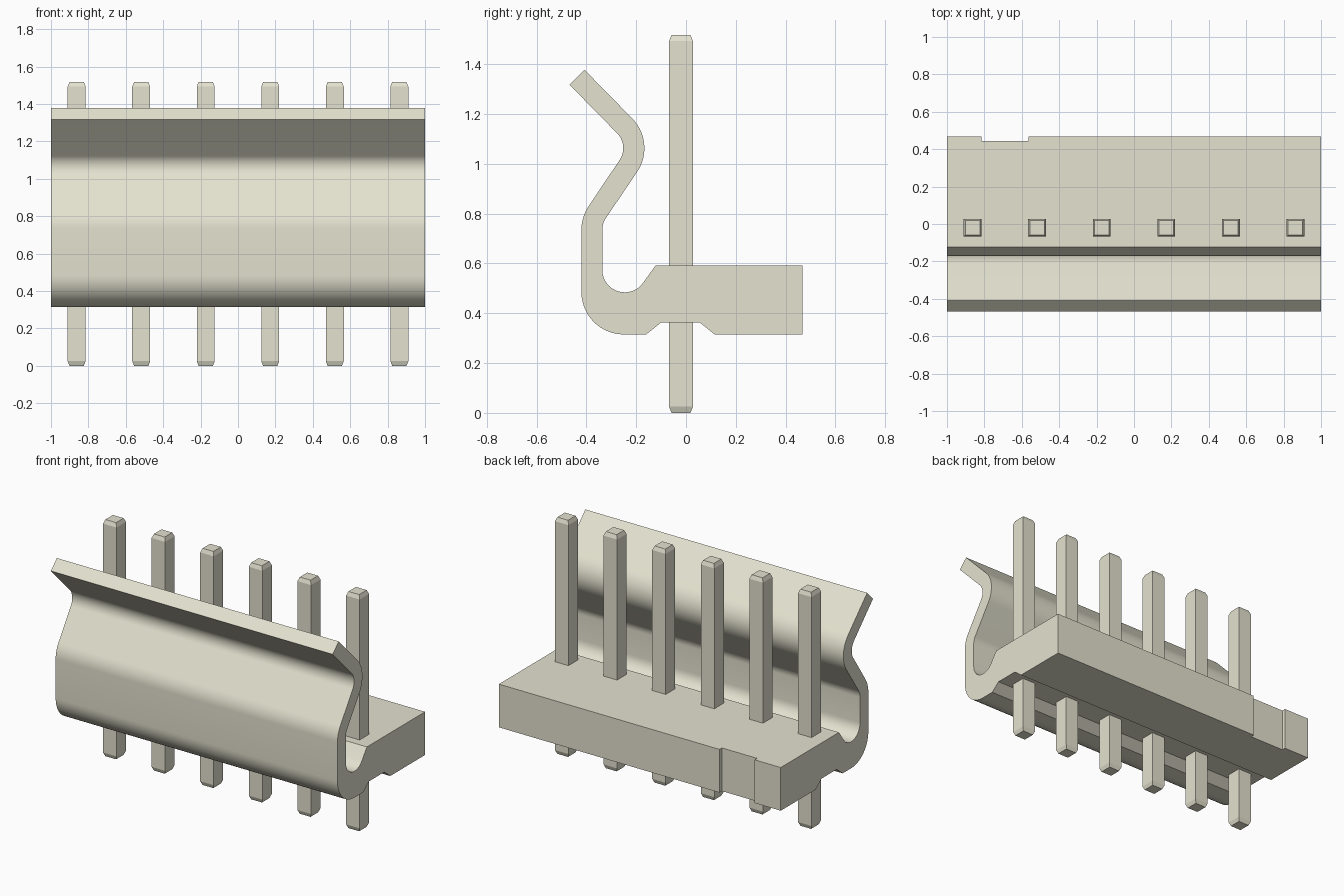
import bpy
import bmesh
from math import cos, sin, radians

cube = bpy.data.objects.get("Cube")
if cube:
    bpy.data.objects.remove(cube, do_unlink=True)

ivory = bpy.data.materials.new("ivory_plastic")
ivory.use_nodes = True
COLOUR = (0.777, 0.76, 0.626, 1)
ivory.diffuse_color = COLOUR
ivory.node_tree.nodes["Principled BSDF"].inputs["Base Color"].default_value = COLOUR


def make_object(name, bm):
    bmesh.ops.recalc_face_normals(bm, faces=bm.faces)
    mesh = bpy.data.meshes.new(name)
    bm.to_mesh(mesh)
    bm.free()
    mesh.materials.append(ivory)
    obj = bpy.data.objects.new(name, mesh)
    bpy.context.collection.objects.link(obj)
    return obj


def arc(cy, cz, r, start, end, steps=14):
    angles = [radians(start + (end - start) * i / steps) for i in range(steps + 1)]
    return [(cy + r * cos(a), cz + r * sin(a)) for a in angles]


def extrude_x(name, points, x0, x1):
    bm = bmesh.new()
    face = bm.faces.new([bm.verts.new((x0, y, z)) for y, z in points])
    moved = bmesh.ops.extrude_face_region(bm, geom=[face])["geom"]
    verts = [v for v in moved if isinstance(v, bmesh.types.BMVert)]
    bmesh.ops.translate(bm, verts=verts, vec=(x1 - x0, 0, 0))
    return make_object(name, bm)


# Housing: base block and springy locking wall as one side profile
SLOPE = 34
profile = [(0.468, 0.315), (0.468, 0.592), (-0.122, 0.592)]
profile += arc(-0.246, 0.574, 0.09, -SLOPE, -180)            # inner trough
profile += arc(-0.25, 0.735, 0.086, 180, 180 - SLOPE, 8)     # inner lower bend
profile += arc(-0.337, 1.063, 0.17, -SLOPE, 45)              # outer upper bend
profile += [(-0.408, 1.378), (-0.468, 1.318)]                # flared lip
profile += arc(-0.337, 1.063, 0.085, 45, -SLOPE)             # inner upper bend
profile += arc(-0.25, 0.735, 0.17, 180 - SLOPE, 180, 8)      # outer lower bend
profile += arc(-0.25, 0.485, 0.17, 180, 270)                 # rounded heel
profile += [(-0.16, 0.315), (-0.1, 0.363), (0.055, 0.363), (0.115, 0.315)]
housing = extrude_x("housing", profile, -1, 1)

# Shallow slot in the back of the base
cutter = extrude_x("slot_cutter", [(0.443, 0.2), (0.6, 0.2), (0.6, 0.8), (0.443, 0.8)],
                   -0.815, -0.565)
cutter.hide_render = True
cut = housing.modifiers.new("slot", "BOOLEAN")
cut.object = cutter
cut.solver = "EXACT"
bpy.ops.object.select_all(action="DESELECT")
bpy.context.view_layer.objects.active = housing
housing.select_set(True)
bpy.ops.object.modifier_apply(modifier=cut.name)
bpy.data.objects.remove(cutter, do_unlink=True)
bpy.ops.object.shade_smooth_by_angle(angle=radians(25))

# Row of square pins with tapered tips
HALF, TIP, HEIGHT, TAPER = 0.048, 0.038, 1.518, 0.025
PIN_Y, PITCH = -0.02, 0.345
for i in range(6):
    bm = bmesh.new()
    x = (i - 2.5) * PITCH
    rings = []
    for h, z in ((TIP, 0), (HALF, TAPER), (HALF, HEIGHT - TAPER), (TIP, HEIGHT)):
        rings.append([bm.verts.new((x + sx * h, PIN_Y + sy * h, z))
                      for sx, sy in ((-1, -1), (1, -1), (1, 1), (-1, 1))])
    for low, high in zip(rings, rings[1:]):
        for k in range(4):
            n = (k + 1) % 4
            bm.faces.new((low[k], low[n], high[n], high[k]))
    bm.faces.new(rings[0])
    bm.faces.new(rings[-1])
    make_object(f"pin_{i + 1}", bm)
